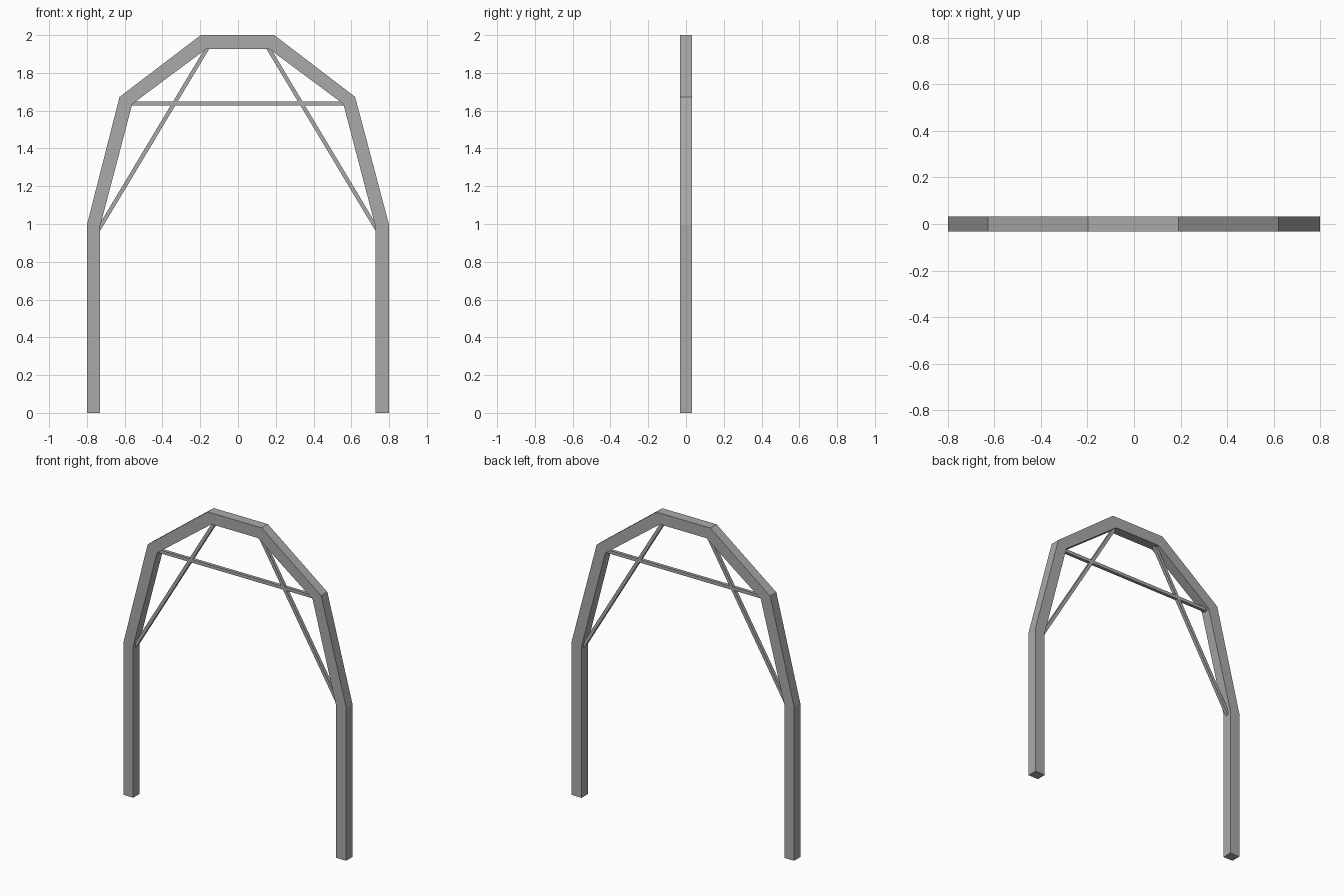
import bpy
import bmesh
from mathutils import Vector

cube = bpy.data.objects.get("Cube")
if cube:
    bpy.data.objects.remove(cube, do_unlink=True)

HALF_DEPTH = 0.032
STRUT = 0.021

grey = bpy.data.materials.new("plain grey")
grey.use_nodes = True
colour = (0.4, 0.4, 0.4, 1)
grey.diffuse_color = colour
grey.node_tree.nodes["Principled BSDF"].inputs["Base Color"].default_value = colour


def finish(name, bm):
    bmesh.ops.recalc_face_normals(bm, faces=bm.faces)
    mesh = bpy.data.meshes.new(name)
    bm.to_mesh(mesh)
    bm.free()
    mesh.materials.append(grey)
    obj = bpy.data.objects.new(name, mesh)
    bpy.context.collection.objects.link(obj)


def band(name, outer, inner, half):
    """Mitred bar between two matching outlines, closed at both ends."""
    bm = bmesh.new()
    rings = []
    for (ox, oz), (ix, iz) in zip(outer, inner):
        corners = [(ox, -half, oz), (ox, half, oz), (ix, half, iz), (ix, -half, iz)]
        rings.append([bm.verts.new(c) for c in corners])
    for a, b in zip(rings, rings[1:]):
        for i in range(4):
            j = (i + 1) % 4
            bm.faces.new((a[i], a[j], b[j], b[i]))
    bm.faces.new(rings[0])
    bm.faces.new(rings[-1])
    finish(name, bm)


def strut(name, start, end):
    """Thin square bar between two points."""
    a, b = Vector(start), Vector(end)
    along = (b - a).normalized()
    side = Vector((-along.y, along.x)) * STRUT / 2
    band(name, [a + side, b + side], [a - side, b - side], STRUT / 2)


# Arched frame: post, steep rafter, shallow rafter, crown and back down
outer = [(-0.8, 0), (-0.8, 0.995), (-0.627, 1.673), (-0.197, 2),
         (0.192, 2), (0.62, 1.673), (0.8, 0.995), (0.8, 0)]
inner = [(-0.731, 0), (-0.731, 0.985), (-0.56, 1.635), (-0.168, 1.927),
         (0.165, 1.927), (0.558, 1.635), (0.728, 0.985), (0.728, 0)]
band("arched_frame", outer, inner, HALF_DEPTH)

# Horizontal tie and the two diagonal braces, ends buried in the frame
strut("horizontal_tie", (-0.575, 1.638), (0.575, 1.638))
strut("right_brace", (-0.737, 0.972), (-0.157, 1.94))
strut("left_brace", (0.735, 0.972), (0.155, 1.94))
